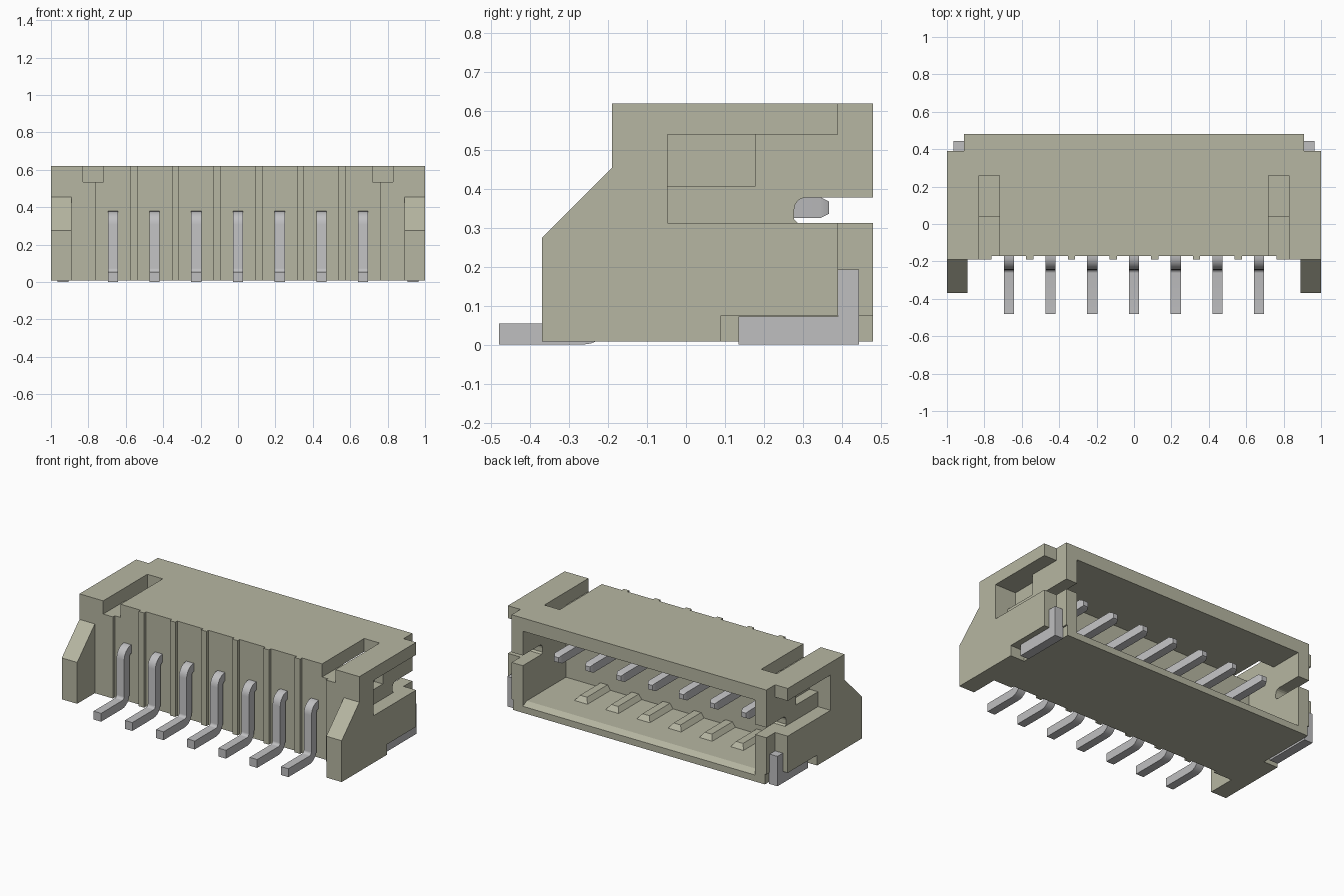
import bpy, bmesh, math
from mathutils import Vector

if "Cube" in bpy.data.objects:
    bpy.data.objects.remove(bpy.data.objects["Cube"], do_unlink=True)


def material(name, rgb):
    m = bpy.data.materials.new(name)
    m.use_nodes = True
    m.diffuse_color = (*rgb, 1)
    m.node_tree.nodes["Principled BSDF"].inputs["Base Color"].default_value = (*rgb, 1)
    return m


IVORY = material("ivory plastic", (0.47, 0.47, 0.36))
METAL = material("tinned metal", (0.52, 0.52, 0.53))
PITCH, PINS = 0.223, 7


def finish(name, bm, mat):
    bmesh.ops.recalc_face_normals(bm, faces=bm.faces)
    me = bpy.data.meshes.new(name)
    bm.to_mesh(me)
    bm.free()
    me.materials.append(mat)
    ob = bpy.data.objects.new(name, me)
    bpy.context.collection.objects.link(ob)
    return ob


def prism(name, profile, x0, x1, mat=IVORY):
    """Extrude a (y, z) outline from x0 to x1."""
    bm = bmesh.new()
    a = [bm.verts.new((x0, y, z)) for y, z in profile]
    b = [bm.verts.new((x1, y, z)) for y, z in profile]
    bm.faces.new(a)
    bm.faces.new(b[::-1])
    for i in range(len(a)):
        j = (i + 1) % len(a)
        bm.faces.new((a[i], b[i], b[j], a[j]))
    return finish(name, bm, mat)


def rect(y0, y1, z0, z1):
    return [(y0, z0), (y1, z0), (y1, z1), (y0, z1)]


def cut(target, profile, x0, x1):
    """Subtract an extruded outline from the target."""
    tool = prism("cutter", profile, x0, x1)
    tool.hide_render = True
    mod = target.modifiers.new("cut", "BOOLEAN")
    mod.operation, mod.solver, mod.object = "DIFFERENCE", "EXACT", tool
    bpy.context.view_layer.objects.active = target
    bpy.ops.object.modifier_apply(modifier=mod.name)
    bpy.data.objects.remove(tool, do_unlink=True)


# Housing: side silhouette, then cut to shape
housing = prism("housing", [(-0.37, 0.008), (0.48, 0.008), (0.48, 0.62), (-0.19, 0.62),
                            (-0.19, 0.455), (-0.37, 0.275)], -1, 1)
# space between the two front wings
cut(housing, rect(-0.5, -0.19, -0.1, 0.8), -0.89, 0.89)
# mating cavity, open at the back, with a chamfered floor lip
cut(housing, rect(0.04, 0.6, 0.07, 0.535), -0.83, 0.83)
cut(housing, [(0.44, 0.075), (0.44, 0.07), (0.50, 0.04), (0.50, 0.075)], -0.83, 0.83)
# shallow front panels, leaving thin ribs between the pins
for i in range(PINS):
    x = (i - 3) * PITCH
    cut(housing, rect(-0.3, -0.17, -0.1, 0.8), x - 0.092, x + 0.092)

for s in (-1, 1):
    def side_cut(profile, xa, xb):
        cut(housing, profile, min(s * xa, s * xb), max(s * xa, s * xb))
    side_cut(rect(0.39, 0.6, -0.1, 0.8), 0.91, 1.1)          # narrow back end
    side_cut(rect(-0.047, 0.6, 0.312, 0.54), 0.91, 1.1)      # side recess
    side_cut(rect(-0.047, 0.178, 0.408, 0.54), 0.85, 1.1)    # latch pocket
    side_cut(rect(-0.3, 0.26, 0.535, 0.8), 0.72, 0.83)       # top slot
    side_cut(rect(0.09, 0.6, -0.1, 0.075), 0.90, 1.1)        # solder tab notch
    # rounded slot through the side wall
    slot = [(0.6, 0.312), (0.6, 0.378)]
    slot += [(0.308 - 0.03 * math.sin(t), 0.348 + 0.03 * math.cos(t))
             for t in (math.pi / 8 * k for k in range(5))]
    slot += [(0.278, 0.322), (0.288, 0.312)]
    side_cut(slot, 0.8, 1.1)

# Keying ribs on the cavity floor, with sloped sides and end
for i in range(PINS - 1):
    x = (i - 2.5) * PITCH
    bm = bmesh.new()
    low = [(-0.05, 0.03), (0.05, 0.03), (0.05, 0.28), (-0.05, 0.28)]
    high = [(-0.025, 0.03), (0.025, 0.03), (0.025, 0.25), (-0.025, 0.25)]
    a = [bm.verts.new((x + u, v, 0.065)) for u, v in low]
    b = [bm.verts.new((x + u, v, 0.10)) for u, v in high]
    bm.faces.new(a)
    bm.faces.new(b)
    for k in range(4):
        bm.faces.new((a[k], a[(k + 1) % 4], b[(k + 1) % 4], b[k]))
    finish("floor_rib", bm, IVORY)


# Contact pins: square wire with two bends and a tapered tip
def pin_sections():
    h, r, y, top, low = 0.027, 0.045, -0.218, 0.352, 0.0275
    secs = [((0.367, top), math.pi / 2, 0.016), ((0.345, top), math.pi / 2, h)]
    for k in range(7):                       # upper bend
        t = math.pi / 2 + k * math.pi / 12
        secs.append(((y + r + r * math.cos(t), top - r + r * math.sin(t)), t, h))
    for k in range(7):                       # lower bend, turning outward
        t = -k * math.pi / 12
        secs.append(((y - r + r * math.cos(t), low + r + r * math.sin(t)), t + math.pi, h))
    secs.append(((-0.48, low), math.pi / 2, h))
    return secs


bm = bmesh.new()
rings = []
for (y, z), t, h in pin_sections():
    n = Vector((0, math.cos(t), math.sin(t))) * h
    c = Vector((0, y, z))
    side = Vector((h, 0, 0))
    rings.append([bm.verts.new(p) for p in (c + n + side, c + n - side, c - n - side, c - n + side)])
bm.faces.new(rings[0])
bm.faces.new(rings[-1])
for a, b in zip(rings, rings[1:]):
    for k in range(4):
        bm.faces.new((a[k], a[(k + 1) % 4], b[(k + 1) % 4], b[k]))
pin = finish("contact_pin", bm, METAL)
bpy.ops.object.select_all(action="DESELECT")
pin.select_set(True)
bpy.context.view_layer.objects.active = pin
bpy.ops.object.shade_smooth_by_angle(angle=math.radians(30))
pin.location.x = -3 * PITCH
for i in range(1, PINS):
    copy = pin.copy()
    copy.location.x = (i - 3) * PITCH
    bpy.context.collection.objects.link(copy)

# L-shaped solder tabs on both sides
tab = [(0.135, 0), (0.445, 0), (0.445, 0.193), (0.39, 0.193), (0.39, 0.073), (0.135, 0.073)]
for name, x0, x1 in (("left_solder_tab", 0.905, 0.965), ("right_solder_tab", -0.965, -0.905)):
    prism(name, tab, x0, x1, METAL)
